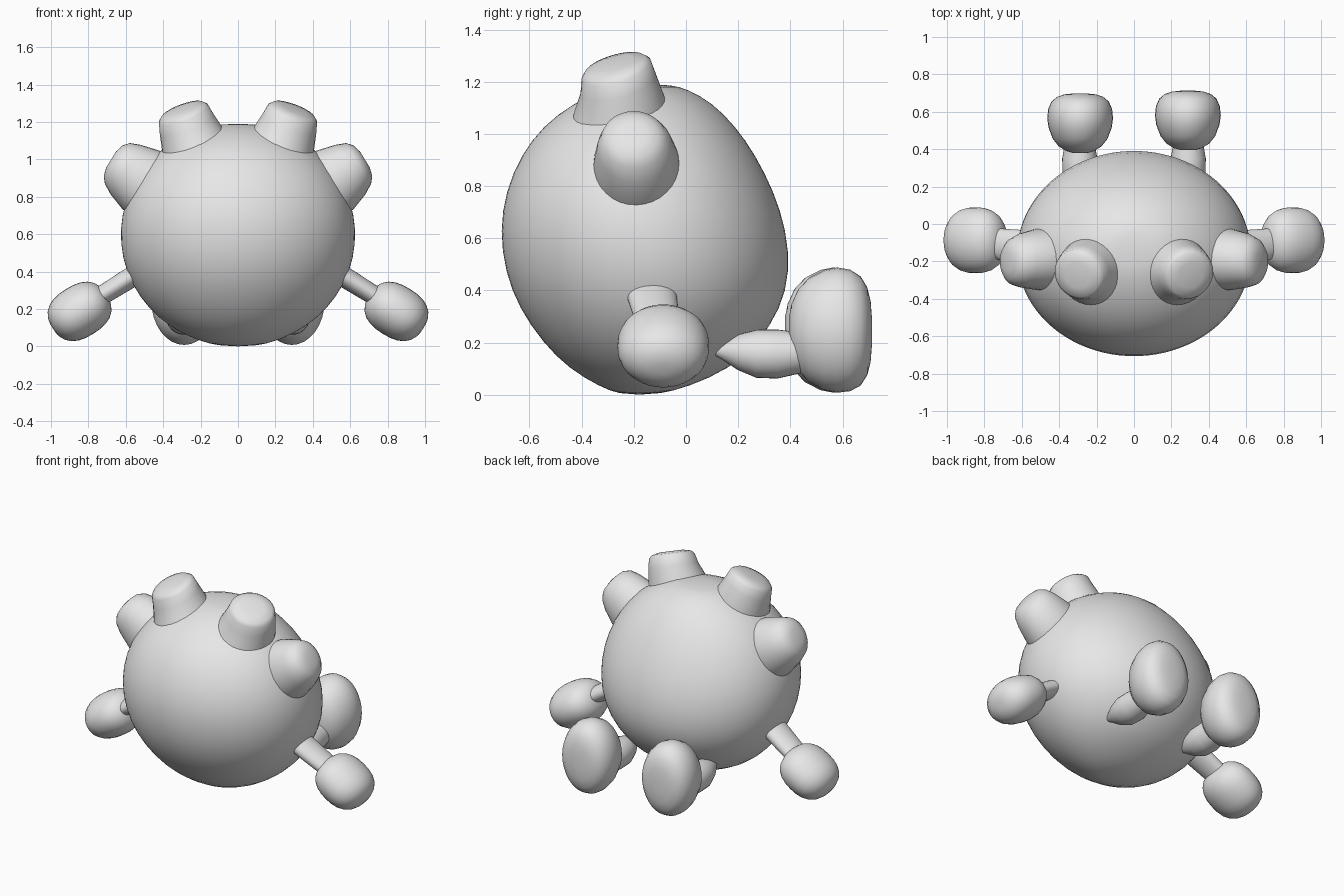
import bpy, bmesh, math
from mathutils import Vector

cube = bpy.data.objects.get("Cube")
if cube:
    bpy.data.objects.remove(cube, do_unlink=True)

grey = bpy.data.materials.new("plain_grey")
grey.use_nodes = True
grey.diffuse_color = (0.8, 0.8, 0.8, 1)
grey.node_tree.nodes["Principled BSDF"].inputs["Base Color"].default_value = (0.8, 0.8, 0.8, 1)

X, Y, Z = Vector((1, 0, 0)), Vector((0, 1, 0)), Vector((0, 0, 1))


def loft(name, rings, ref=Y, side=1, sides=32, subdivide=0):
    """Skin elliptical rings (centre, axis, radius across, radius along ref)."""
    bm = bmesh.new()
    loops = []
    for centre, axis, ru, rv in rings:
        n = Vector(axis).normalized()
        u = n.cross(ref).normalized()
        v = u.cross(n)
        loop = []
        for i in range(sides):
            a = math.tau * i / sides
            p = Vector(centre) + u * ru * math.cos(a) + v * rv * math.sin(a)
            loop.append(bm.verts.new((p.x * side, p.y, p.z)))
        loops.append(loop)
    for a, b in zip(loops, loops[1:]):
        for i in range(sides):
            j = (i + 1) % sides
            bm.faces.new((a[i], a[j], b[j], b[i]))
    bm.faces.new(loops[0])
    bm.faces.new(loops[-1])
    bmesh.ops.recalc_face_normals(bm, faces=bm.faces)
    mesh = bpy.data.meshes.new(name)
    bm.to_mesh(mesh)
    bm.free()
    mesh.materials.append(grey)
    obj = bpy.data.objects.new(name, mesh)
    bpy.context.collection.objects.link(obj)
    bpy.ops.object.select_all(action='DESELECT')
    obj.select_set(True)
    bpy.context.view_layer.objects.active = obj
    bpy.ops.object.shade_smooth_by_angle(angle=math.radians(50))
    if subdivide:
        obj.modifiers.new("smooth", 'SUBSURF').levels = subdivide
        obj.modifiers["smooth"].render_levels = subdivide
    return obj


# Body: leaning egg from its side outline (height, front, back)
outline = [(0, -.25, -.11), (.03, -.33, .01), (.1, -.45, .17), (.2, -.55, .28),
           (.33, -.64, .365), (.47, -.695, .40), (.63, -.715, .387), (.78, -.693, .338),
           (.92, -.633, .267), (1.03, -.55, .19), (1.12, -.43, .10), (1.17, -.31, .01),
           (1.19, -.22, -.06)]
body = []
for z, front, back in outline:
    half_x = .635 * math.sqrt(1 - ((z - .597) / .603) ** 2)
    body.append(((0, (front + back) / 2, z), Z, half_x, (back - front) / 2))
loft("body", body, sides=48, subdivide=1)

for label, s in (("left", 1), ("right", -1)):
    # Upper stalk with a slanted domed cap
    tilt = (.34, -.27, .9)
    loft(label + "_top_stalk", [
        ((.2, -.25, 1.0), (.3, 0, .95), .2, .2),
        ((.24, -.25, 1.1), (.32, -.08, .94), .175, .178),
        ((.275, -.26, 1.19), tilt, .153, .15),
        ((.292, -.268, 1.245), tilt, .14, .138),
        ((.298, -.273, 1.262), tilt, .12, .12),
        ((.301, -.276, 1.272), tilt, .07, .07)], side=s)

    # Side knob, rounded at the tip
    out = (.85, 0, .52)
    loft(label + "_side_knob", [
        ((.44, -.19, .84), out, .19, .17),
        ((.52, -.19, .89), out, .185, .163),
        ((.6, -.195, .945), out, .155, .145),
        ((.645, -.2, .978), out, .128, .125),
        ((.668, -.2, .993), out, .095, .095),
        ((.678, -.2, 1.0), out, .05, .05)], side=s)

    # Thin flattened arm
    reach = Vector((.85, 0, -.53))
    loft(label + "_arm", [
        ((.48, -.14, .425), reach, .055, .1),
        ((.6, -.125, .352), reach, .055, .093),
        ((.78, -.1, .24), reach, .05, .08)], side=s)

    # Boxy rounded hand
    hand = []
    power = 2.5
    for i in range(13):
        t = -.995 * math.cos(math.pi * i / 12)
        r = (1 - abs(t) ** power) ** (1 / power)
        hand.append((Vector((.847, -.087, .187)) + reach * t * .17, reach, .14 * r, .176 * r))
    loft(label + "_hand", hand, side=s)

    # Pointed leg reaching back from under the body
    loft(label + "_leg", [
        ((.29, y, z), Y, r, r) for y, z, r in
        ((.1, .17, .012), (.14, .168, .035), (.2, .162, .068), (.27, .157, .092),
         (.35, .156, .094), (.43, .16, .08), (.52, .17, .07))], ref=X, side=s)

    # Tall foot, flatter on its back face
    shift = 0 if s > 0 else -.015
    loft(label + "_foot", [
        ((.288, y + shift, .248 - .05 * max(0, y - .6)), Y, .24 * r, .176 * r)
        for y, r in ((.395, .22), (.405, .42), (.43, .65), (.47, .83), (.53, .96), (.58, 1),
                     (.63, .97), (.67, .87), (.695, .7), (.708, .48), (.713, .2))],
        ref=X, side=s)
